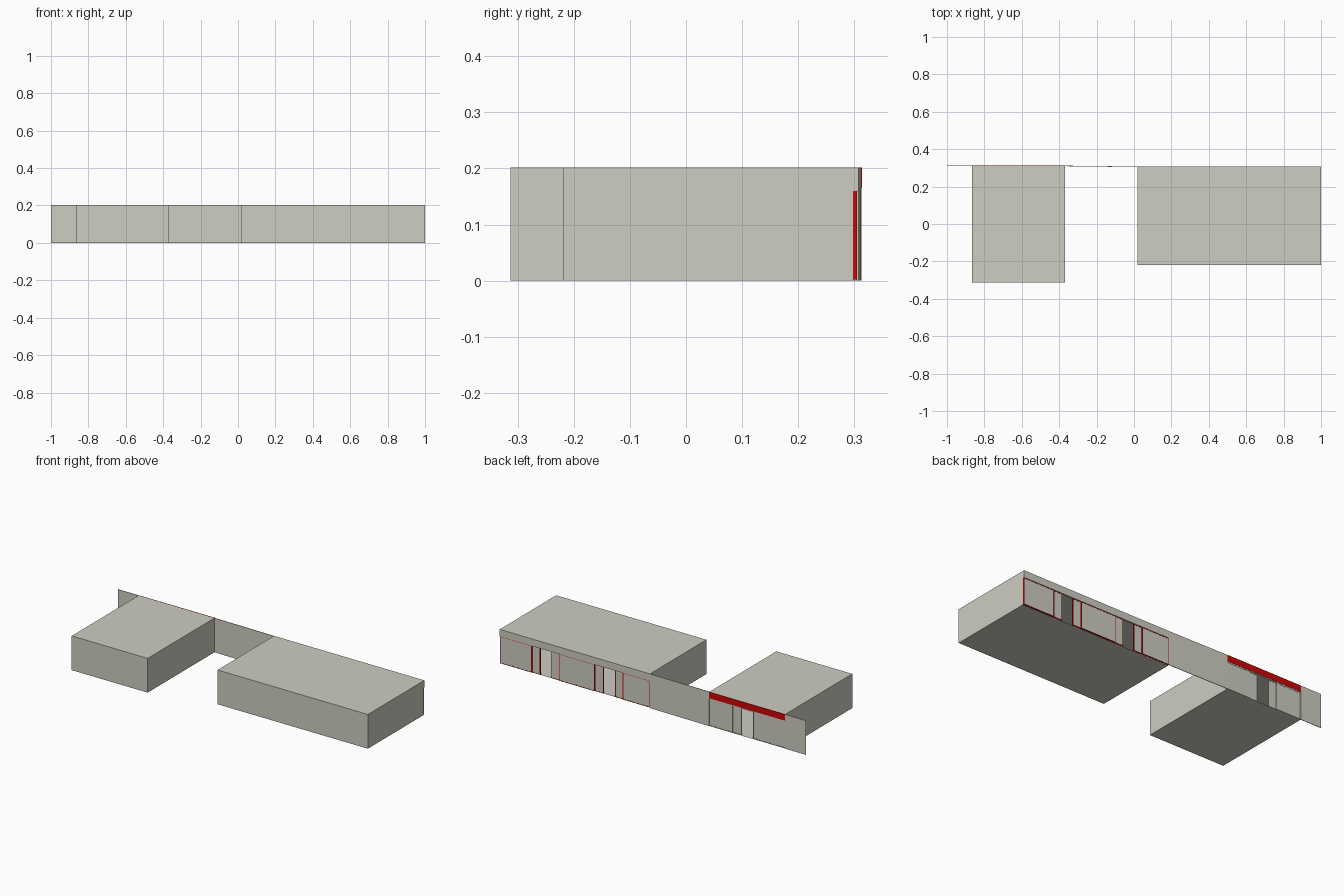
import bpy, bmesh

if "Cube" in bpy.data.objects:
    bpy.data.objects.remove(bpy.data.objects["Cube"])


def material(name, rgb):
    m = bpy.data.materials.new(name)
    m.diffuse_color = (*rgb, 1)
    m.use_nodes = True
    m.node_tree.nodes["Principled BSDF"].inputs["Base Color"].default_value = m.diffuse_color
    return m


STONE = material("warm_grey", (0.62, 0.61, 0.54))
RED = material("signal_red", (0.62, 0.002, 0.002))


def finish(name, bm, mat):
    bmesh.ops.recalc_face_normals(bm, faces=bm.faces)
    me = bpy.data.meshes.new(name)
    bm.to_mesh(me)
    bm.free()
    me.materials.append(mat)
    ob = bpy.data.objects.new(name, me)
    bpy.context.collection.objects.link(ob)
    return ob


def add_box(bm, x0, x1, y0, y1, z0, z1, slant=0.0):
    """Box; slant moves the x1 end along y."""
    r = bmesh.ops.create_cube(bm, size=1)
    for v in r["verts"]:
        t = v.co.x + 0.5
        v.co = (x0 + t * (x1 - x0),
                y0 + (v.co.y + 0.5) * (y1 - y0) + t * slant,
                z0 + (v.co.z + 0.5) * (z1 - z0))


def box(name, mat, *dims, slant=0.0):
    bm = bmesh.new()
    add_box(bm, *dims, slant=slant)
    return finish(name, bm, mat)


def shop_shell(name, x0, x1, y0, y1):
    """Hollow shop unit, open at the back behind the shopfront."""
    bm = bmesh.new()
    add_box(bm, x0, x1, y0, y1, 0, H)
    bm.normal_update()
    back = [f for f in bm.faces if f.normal.y > 0.9]
    bmesh.ops.delete(bm, geom=back, context='FACES')
    me_ob = finish(name, bm, STONE)
    return me_ob


def framed_panel(name, x0, x1, y, frame_mat):
    """Upright panel with a slim frame around its edges."""
    w, d, z0, z1 = 0.003, 0.007, 0.002, HEAD
    bm = bmesh.new()
    for a, b in ((x0, x0 + w), (x1 - w, x1)):
        add_box(bm, a, b, y - d, y, z0, z1)
    for a, b in ((z0, z0 + w), (z1 - w, z1)):
        add_box(bm, x0 + w, x1 - w, y - d, y, a, b)
    finish(name + "_frame", bm, frame_mat)
    box(name + "_pane", STONE, x0 + w, x1 - w, y - 0.005, y - 0.001, z0 + w, z1 - w)


def shopfront(name, x0, x1, doors, y, frame_mat):
    """Fixed panels with half-open sliding door leaves at each door centre."""
    gap, outer = 0.037, 0.092
    edges = [x0]
    for c in doors:
        edges += [c - outer, c + outer]
    edges.append(x1)
    for i in range(0, len(edges), 2):
        framed_panel(f"{name}_fixed_panel_{i // 2}", edges[i], edges[i + 1], y, frame_mat)
    for i, c in enumerate(doors):
        framed_panel(f"{name}_door_left_{i}", c - outer, c - gap, y - 0.003, frame_mat)
        framed_panel(f"{name}_door_right_{i}", c + gap, c + outer, y - 0.003, frame_mat)


H, HEAD = 0.202, 0.160

# two shop units
shop_shell("small_unit", -0.865, -0.37, -0.313, 0.311)
shop_shell("large_unit", 0.02, 1.0, -0.219, 0.298)

# facade walls along the back
box("end_wall", STONE, -1.0, -0.865, 0.310, 0.313, 0, H)
box("link_wall", STONE, -0.37, 0.02, 0.309, 0.312, 0, H, slant=-0.005)
box("large_header", STONE, 0.02, 1.0, 0.297, 0.307, HEAD, H)

# red sign band over the small unit
box("sign_band", RED, -0.865, -0.37, 0.308, 0.3135, 0.165, H)
box("sign_soffit", STONE, -0.865, -0.37, 0.308, 0.312, HEAD, 0.165)

# shopfronts
shopfront("small_front", -0.865, -0.37, [-0.614], 0.311, STONE)
shopfront("large_front", 0.02, 1.0, [0.29, 0.7025], 0.305, RED)
